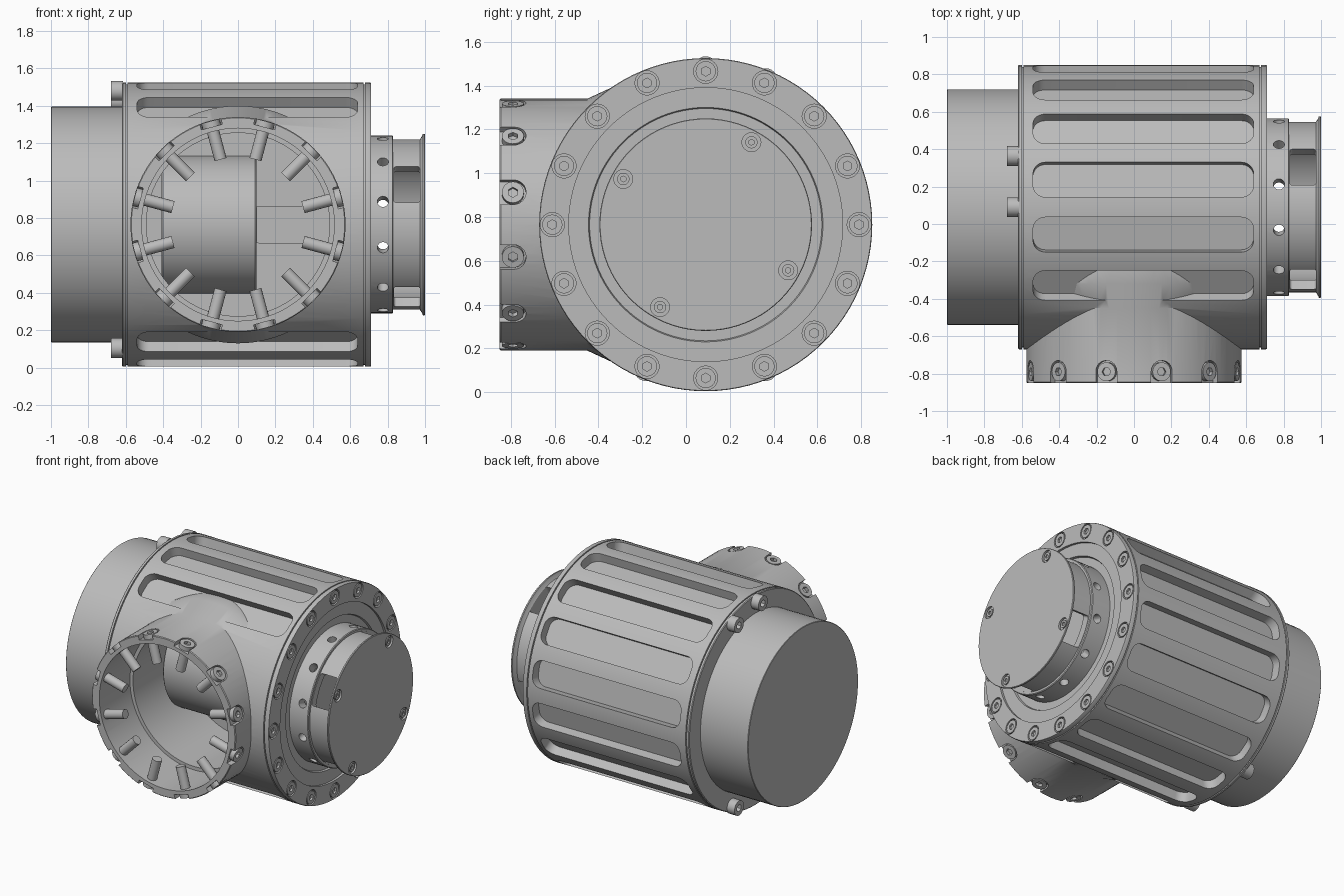
import bpy, bmesh
from math import cos, sin, pi, radians
from mathutils import Matrix, Vector

cube = bpy.data.objects.get("Cube")
if cube:
    bpy.data.objects.remove(cube)

grey = bpy.data.materials.new("Machined grey")
grey.use_nodes = True
COLOR = (0.5, 0.5, 0.5, 1)
grey.diffuse_color = COLOR
grey.node_tree.nodes["Principled BSDF"].inputs["Base Color"].default_value = COLOR

AXIS_Y, AXIS_Z = 0.09, 0.765
MAIN = Matrix.Translation((0, AXIS_Y, AXIS_Z))
PORT = Matrix.Translation((0, 0, AXIS_Z)) @ Matrix.Rotation(-pi / 2, 4, 'Z')
parts = []


def finish(name, bm):
    """Turn a bmesh into a named object."""
    bmesh.ops.recalc_face_normals(bm, faces=bm.faces)
    mesh = bpy.data.meshes.new(name)
    bm.to_mesh(mesh)
    bm.free()
    mesh.materials.append(grey)
    ob = bpy.data.objects.new(name, mesh)
    bpy.context.collection.objects.link(ob)
    parts.append(ob)
    return ob


def lathe(name, profile, matrix=MAIN, closed=False, steps=80):
    """Spin (along, radius) points around the local x axis."""
    bm = bmesh.new()
    verts = [bm.verts.new((d, 0, r)) for d, r in profile]
    pairs = list(zip(verts, verts[1:]))
    if closed:
        pairs.append((verts[-1], verts[0]))
    edges = [bm.edges.new(p) for p in pairs]
    bmesh.ops.spin(bm, geom=verts + edges, cent=(0, 0, 0), axis=(1, 0, 0),
                   angle=2 * pi, steps=steps)
    bmesh.ops.remove_doubles(bm, verts=bm.verts, dist=0.0001)
    bm.transform(matrix)
    return finish(name, bm)


def frame(origin, x_dir, z_dir):
    x, z = Vector(x_dir).normalized(), Vector(z_dir).normalized()
    m = Matrix((x, z.cross(x), z)).transposed().to_4x4()
    m.translation = origin
    return m


def add_rod(bm, matrix, radius, z0, z1, sides=24):
    m = matrix @ Matrix.Translation((0, 0, (z0 + z1) / 2))
    bmesh.ops.create_cone(bm, cap_ends=True, segments=sides, radius1=radius,
                          radius2=radius, depth=z1 - z0, matrix=m)


def add_pad(bm, matrix, hx, hy, corner, z0, z1):
    """Rounded rectangle extruded along the frame's z."""
    pts = []
    for q, (sx, sy) in enumerate([(1, 1), (-1, 1), (-1, -1), (1, -1)]):
        for i in range(7):
            a = q * pi / 2 + i * pi / 12
            pts.append((sx * (hx - corner) + corner * cos(a),
                        sy * (hy - corner) + corner * sin(a)))
    rings = [[bm.verts.new(matrix @ Vector((x, y, z))) for x, y in pts] for z in (z0, z1)]
    bm.faces.new(rings[0][::-1])
    bm.faces.new(rings[1])
    for i in range(len(pts)):
        j = (i + 1) % len(pts)
        bm.faces.new((rings[0][i], rings[0][j], rings[1][j], rings[1][i]))


def combine(ob, other, operation='DIFFERENCE'):
    """Apply a boolean and discard the second object."""
    mod = ob.modifiers.new("cut", 'BOOLEAN')
    mod.operation, mod.solver, mod.object = operation, 'EXACT', other
    bpy.context.view_layer.update()
    deps = bpy.context.evaluated_depsgraph_get()
    mesh = bpy.data.meshes.new_from_object(ob.evaluated_get(deps))
    ob.modifiers.clear()
    ob.data = mesh
    parts.remove(other)
    bpy.data.objects.remove(other)


def radial(a):
    return Vector((0, cos(a), sin(a)))


def on_main(x, r, a):
    """Point at x, radius and angle around the main axis."""
    return Vector((x, AXIS_Y, AXIS_Z)) + radial(a) * r


# Socket-head screw, shared by every fastener
bm = bmesh.new()
add_rod(bm, Matrix(), 1, 0, 1)
template = finish("screw_template", bm)
bm = bmesh.new()
add_rod(bm, Matrix(), 0.48, 0.4, 1.2, 6)
combine(template, finish("socket_cutter", bm))
screw_mesh = template.data
parts.remove(template)
bpy.data.objects.remove(template)


def screw(name, matrix, radius, height):
    ob = bpy.data.objects.new(name, screw_mesh)
    ob.matrix_world = matrix @ Matrix.Diagonal((radius, radius, height, 1))
    bpy.context.collection.objects.link(ob)
    parts.append(ob)


# Main housing with seams and stepped end flange
housing = lathe("housing", [
    (-0.62, 0), (-0.62, 0.755), (-0.615, 0.76), (-0.6, 0.76), (-0.6, 0.75),
    (-0.592, 0.75), (-0.592, 0.76), (0.672, 0.76), (0.672, 0.75), (0.68, 0.75),
    (0.68, 0.76), (0.705, 0.76), (0.712, 0.757), (0.712, 0.625), (0.695, 0.625),
    (0.695, 0.535), (0.68, 0.53), (0.68, 0)], steps=96)

# Long pockets around the housing, leaving the port side plain
bm = bmesh.new()
for k in range(16):
    a = radians(11.25 + 22.5 * k)
    if cos(a) > -0.7:
        add_pad(bm, frame(on_main(0.05, 0, a), (1, 0, 0), radial(a)),
                0.59, 0.095, 0.065, 0.69, 0.85)
combine(housing, finish("pocket_cutter", bm))

# Side port with flared root, bored through
port = lathe("port", [(0.1, 0), (0.1, 0.635), (0.32, 0.635), (0.45, 0.575),
                      (0.845, 0.575), (0.85, 0.57), (0.85, 0)], PORT)
combine(housing, port, 'UNION')
combine(housing, lathe("bore_cutter", [(-0.05, 0), (-0.05, 0.49), (0.5, 0.49),
                                       (0.5, 0.515), (0.9, 0.515), (0.9, 0)], PORT))

# Screw seats in the port rim and the end flange
port_frames = [frame((0, -0.79, AXIS_Z), (0, 1, 0), (cos(a), 0, sin(a)))
               for a in (radians(15 + 30 * k) for k in range(12))]
flange_frames = [frame(on_main(0.69, 0.7, k * pi / 8), (0, 1, 0), (1, 0, 0))
                 for k in range(16)]
bm = bmesh.new()
for m in port_frames:
    add_pad(bm, m @ Matrix.Translation((-0.04, 0, 0)), 0.1, 0.058, 0.057, 0.54, 0.65)
for m in flange_frames:
    add_rod(bm, m, 0.055, 0, 0.1)
combine(housing, finish("seat_cutter", bm))

bm = bmesh.new()
for m in port_frames:
    screw("port_screw", m @ Matrix.Translation((0, 0, 0.535)), 0.05, 0.037)
    add_rod(bm, m, 0.033, 0.36, 0.54, 16)
finish("port_screw_shanks", bm)
for m in flange_frames:
    screw("flange_screw", m @ Matrix.Translation((0, 0, -0.003)), 0.046, 0.024)

# Drum and key block inside the port
lathe("inner_drum", [(-0.41, 0), (-0.41, 0.36), (-0.4, 0.37), (0.09, 0.37),
                     (0.1, 0.36), (0.1, 0)])
bm = bmesh.new()
add_pad(bm, frame((0.3, 0, AXIS_Z), (1, 0, 0), (0, -1, 0)), 0.21, 0.1, 0.02, -0.08, 0.25)
finish("key_block", bm)

# Rear barrel and its retaining screws
lathe("rear_barrel", [(-1, 0), (-1, 0.627), (-0.997, 0.63), (-0.6, 0.63), (-0.6, 0)])
for deg in (90, 67.5, -67.5, -112.5):
    screw("barrel_screw", frame(on_main(-0.615, 0.715, radians(deg)), (0, 1, 0), (-1, 0, 0)),
          0.053, 0.065)

# Drilled collar
collar = lathe("collar", [(0.67, 0.4), (0.67, 0.475), (0.825, 0.475), (0.83, 0.47),
                          (0.83, 0.4)], closed=True)
bm = bmesh.new()
for k in range(12):
    a = radians(15 + 30 * k)
    add_rod(bm, frame(on_main(0.775, 0, a), (1, 0, 0), radial(a)), 0.03, 0.35, 0.55, 16)
combine(collar, finish("hole_cutter", bm))

# Neck with four windows behind the cap screws
neck = lathe("neck", [(0.825, 0.4), (0.825, 0.455), (0.978, 0.455), (0.978, 0.4)],
             closed=True)
cap_angles = [radians(61 + 90 * k) for k in range(4)]
bm = bmesh.new()
for a in cap_angles:
    add_pad(bm, frame(on_main(0.903, 0, a), (1, 0, 0), radial(a)),
            0.07, 0.11, 0.015, 0.3, 0.55)
combine(neck, finish("window_cutter", bm))

# End cap with recessed screws
cap = lathe("end_cap", [(0.972, 0), (0.972, 0.455), (0.985, 0.475), (0.988, 0.485),
                        (0.997, 0.485), (1, 0.482), (1, 0)])
bm = bmesh.new()
for a in cap_angles:
    m = frame(on_main(0.985, 0.43, a), (0, 1, 0), (1, 0, 0))
    add_rod(bm, m, 0.043, 0, 0.1)
    screw("cap_screw", m @ Matrix.Translation((0, 0, -0.002)), 0.028, 0.014)
combine(cap, finish("cap_seat_cutter", bm))

# Smooth round surfaces, keep machined edges crisp
bpy.ops.object.select_all(action='DESELECT')
for ob in parts:
    ob.select_set(True)
bpy.context.view_layer.objects.active = housing
bpy.ops.object.shade_smooth_by_angle(angle=radians(25))
